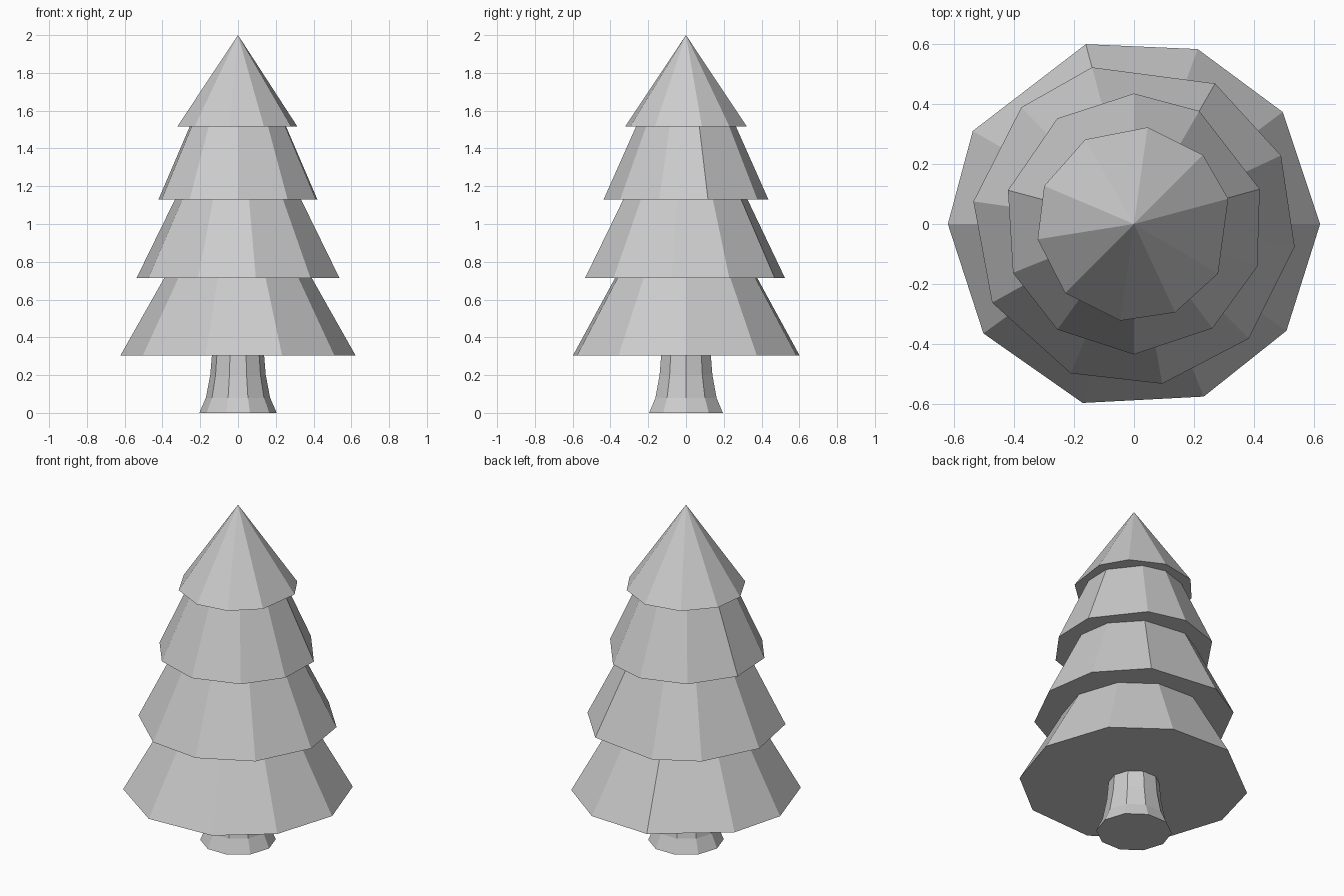
import bpy
import bmesh
from math import cos, sin, radians

default_cube = bpy.data.objects.get("Cube")
if default_cube:
    bpy.data.objects.remove(default_cube, do_unlink=True)

# One pale grey for the whole tree
grey = bpy.data.materials.new("pale_grey")
grey.use_nodes = True
grey.diffuse_color = (0.6, 0.6, 0.6, 1)
grey.node_tree.nodes["Principled BSDF"].inputs["Base Color"].default_value = (0.6, 0.6, 0.6, 1)


def stacked_rings(name, angles, profile):
    """Faceted solid: (radius, height) rings sharing corner angles; zero radius is a point."""
    bm = bmesh.new()
    rings = []
    for radius, height in profile:
        if radius == 0:
            rings.append([bm.verts.new((0, 0, height))] * len(angles))
        else:
            rings.append([bm.verts.new((radius * cos(radians(a)), radius * sin(radians(a)), height))
                          for a in angles])
    for lower, upper in zip(rings, rings[1:]):
        for i in range(len(angles)):
            j = (i + 1) % len(angles)
            corners = [lower[i], lower[j], upper[j], upper[i]]
            bm.faces.new(list(dict.fromkeys(corners)))
    bm.faces.new(rings[0][::-1])
    if profile[-1][0] > 0:
        bm.faces.new(rings[-1])
    bmesh.ops.recalc_face_normals(bm, faces=bm.faces)
    mesh = bpy.data.meshes.new(name)
    bm.to_mesh(mesh)
    bm.free()
    mesh.materials.append(grey)
    obj = bpy.data.objects.new(name, mesh)
    bpy.context.collection.objects.link(obj)
    return obj


# Trunk with a flared foot, running slightly into the lowest branches
stacked_rings("trunk", [36 * i for i in range(10)],
              [(0.205, 0), (0.17, 0.08), (0.147, 0.2), (0.137, 0.32)])

# Branch tiers, each with unevenly spaced corners
stacked_rings("bottom_branches", [0, 37, 70, 105, 150, 180, 216, 254, 292, 325],
              [(0.622, 0.305), (0.39, 0.715)])
stacked_rings("lower_branches", [25, 60, 105, 134, 172, 209, 247, 280, 315, 352],
              [(0.542, 0.715), (0.337, 1.13)])
stacked_rings("upper_branches", [15.5, 60, 90, 126, 165, 202, 234, 270, 307, 341],
              [(0.436, 1.13), (0.265, 1.515)])
stacked_rings("treetop", [15, 45, 82, 120, 157, 189, 225, 262, 295, 329.5],
              [(0.326, 1.515), (0, 2)])
